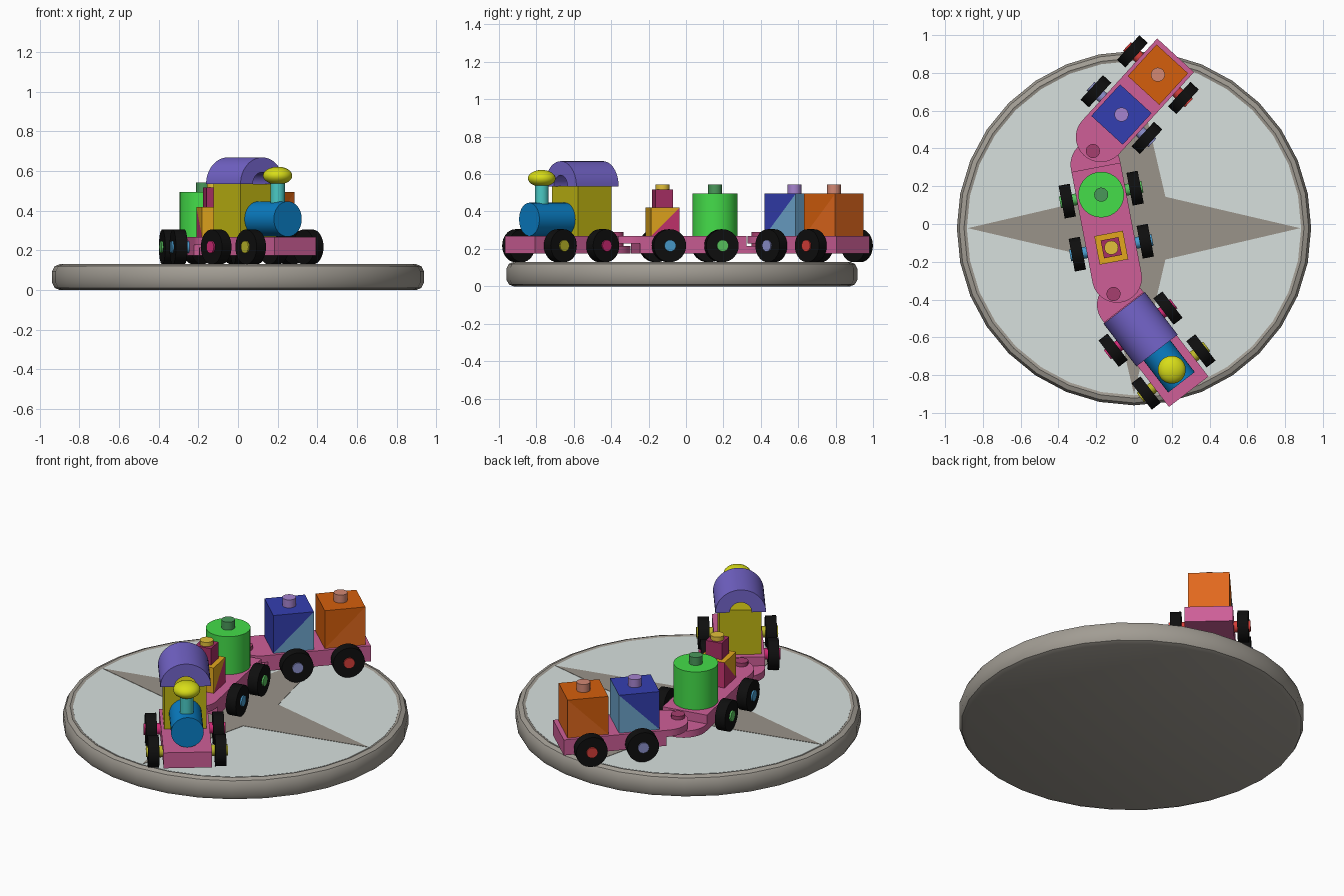
import bpy, bmesh
from math import sin, cos, pi, atan2
from mathutils import Matrix, Vector

if "Cube" in bpy.data.objects:
    bpy.data.objects.remove(bpy.data.objects["Cube"])

MATS = {}


def color(rgb):
    """Material from an 0-255 colour."""
    if rgb not in MATS:
        m = bpy.data.materials.new("paint_%d_%d_%d" % rgb)
        m.diffuse_color = [(c / 255) ** 2.2 for c in rgb] + [1]
        m.use_nodes = True
        m.node_tree.nodes["Principled BSDF"].inputs["Base Color"].default_value = m.diffuse_color
        MATS[rgb] = m
    return MATS[rgb]


def finish(name, bm, rgb, mat):
    bmesh.ops.recalc_face_normals(bm, faces=bm.faces)
    me = bpy.data.meshes.new(name)
    bm.to_mesh(me)
    bm.free()
    ob = bpy.data.objects.new(name, me)
    bpy.context.collection.objects.link(ob)
    ob.matrix_world = mat
    if rgb:
        me.materials.append(color(rgb))
    bpy.ops.object.select_all(action='DESELECT')
    ob.select_set(True)
    bpy.context.view_layer.objects.active = ob
    bpy.ops.object.shade_smooth_by_angle(angle=0.6)
    return ob


def prism(name, loop, vec, rgb, mat):
    """Extrude a closed loop of 3D points along vec."""
    bm = bmesh.new()
    f = bm.faces.new([bm.verts.new(p) for p in loop])
    ext = bmesh.ops.extrude_face_region(bm, geom=[f], use_keep_orig=True)
    bmesh.ops.translate(bm, vec=vec, verts=[v for v in ext["geom"] if isinstance(v, bmesh.types.BMVert)])
    return finish(name, bm, rgb, mat)


def box(name, u0, u1, h, z0, z1, rgb, mat):
    return prism(name, [(u0, -h, z0), (u1, -h, z0), (u1, h, z0), (u0, h, z0)], (0, 0, z1 - z0), rgb, mat)


def cyl(name, p0, p1, r, rgb, mat, n=32):
    a, b = Vector(p0), Vector(p1)
    d = b - a
    m = Matrix.Translation((a + b) / 2) @ d.to_track_quat('Z', 'Y').to_matrix().to_4x4()
    bm = bmesh.new()
    bmesh.ops.create_cone(bm, cap_ends=True, segments=n, radius1=r, radius2=r, depth=d.length, matrix=m)
    return finish(name, bm, rgb, mat)


def stud(name, u, z0, z1, rgb, mat, r=0.037):
    return cyl(name, (u, 0, z0), (u, 0, z1), r, rgb, mat)


def split_block(name, u, h, z0, z1, rgb_a, rgb_b, mat):
    """Block made of two wedges meeting on a diagonal."""
    a, b = u - h, u + h
    prism(name + "_upper_wedge", [(b, -h, z0), (b, -h, z1), (a, -h, z1)], (0, 2 * h, 0), rgb_a, mat)
    prism(name + "_lower_wedge", [(b, -h, z0), (a, -h, z0), (a, -h, z1)], (0, 2 * h, 0), rgb_b, mat)


PINK, BLACK = (205, 95, 150), (22, 22, 22)
Z0, Z1, HW = 0.175, 0.268, 0.132


def tongue(name, sign, z0, z1, mat):
    """Rounded coupling end."""
    arc = [(sign * (0.305 + HW * cos(t)), HW * sin(t), z0) for t in [-pi / 2 + pi * i / 20 for i in range(21)]]
    return prism(name, [(sign * 0.285, -HW, z0)] + arc + [(sign * 0.285, HW, z0)], (0, 0, z1 - z0), PINK, mat)


def chassis(name, origin, fwd, u0, u1, front, rear, axle_colors):
    mat = Matrix.Translation((*origin, 0)) @ Matrix.Rotation(atan2(fwd[1], fwd[0]), 4, 'Z')
    box(name + "_chassis", u0, u1, HW, Z0, Z1, PINK, mat)
    if front:
        tongue(name + "_front_coupling", 1, 0.228, Z1, mat)
    if rear:
        tongue(name + "_rear_coupling", -1, Z0, 0.215, mat)
        stud(name + "_coupling_pin", -0.378, Z0, 0.29, (165, 65, 110), mat)
    for u, c, tag in zip((0.143, -0.143), axle_colors, ("front", "rear")):
        cyl(f"{name}_{tag}_axle", (u, -0.222, 0.217), (u, 0.222, 0.217), 0.031, c, mat)
        for s, side in ((1, "left"), (-1, "right")):
            cyl(f"{name}_{tag}_{side}_wheel", (u, s * 0.153, 0.217), (u, s * 0.213, 0.217), 0.088, BLACK, mat)
    return mat


# round base: rim, floor and four-pointed star
BASE = Matrix.Translation((0, -0.022, 0))
N = 32
bm = bmesh.new()
rings = []
for r, z in [(0.885, 0.124), (0.9, 0.13), (0.925, 0.12), (0.938, 0.095),
             (0.938, 0.035), (0.925, 0.01), (0.9, 0.0)]:
    rings.append([bm.verts.new((r * cos(2 * pi * i / N), r * sin(2 * pi * i / N), z)) for i in range(N)])
for a, b in zip(rings, rings[1:]):
    for i in range(N):
        j = (i + 1) % N
        bm.faces.new((a[i], a[j], b[j], b[i]))
bm.faces.new(rings[-1])
bm.faces.new(rings[0])
finish("base_rim", bm, (160, 155, 146), BASE)
cyl("base_floor", (0, 0, 0.115), (0, 0, 0.1255), 0.885, (214, 223, 221), BASE, N)
star = []
for i in range(8):
    r, t = (0.88, 0.235)[i % 2], i * pi / 4
    star.append((r * cos(t), r * sin(t), 0.12))
prism("floor_star", star, (0, 0, 0.0075), (152, 146, 136), BASE)

# engine
m = chassis("engine", (0.122, -0.67), (0.61, -0.793), -0.29, 0.275, False, True,
            ((185, 180, 45), (205, 45, 115)))
BLUE, YEL, PUR = (18, 125, 195), (190, 180, 25), (115, 100, 200)
cyl("boiler", (-0.04, 0, 0.358), (0.212, 0, 0.358), 0.089, BLUE, m)
box("cabin", -0.255, -0.03, 0.115, Z1, 0.535, YEL, m)
stud("chimney", 0.128, 0.43, 0.55, (75, 200, 195), m)
bm = bmesh.new()
bmesh.ops.create_uvsphere(bm, u_segments=32, v_segments=16, radius=1,
                          matrix=Matrix.Translation((0.128, 0, 0.577)) @ Matrix.Diagonal((0.074, 0.074, 0.045, 1)))
finish("chimney_cap", bm, (215, 220, 30), m)
outer = [(-0.285, 0.138 * cos(pi * i / 24), 0.534 + 0.135 * sin(pi * i / 24)) for i in range(25)]
inner = [(-0.285, -0.06 * cos(pi * i / 16), 0.534 + 0.06 * sin(pi * i / 16)) for i in range(17)]
prism("arched_roof", outer + inner, (0.285, 0, 0), PUR, m)

# middle wagon
m = chassis("middle_wagon", (-0.147, 0.015), (0.187, -0.982), -0.29, 0.29, True, True,
            ((75, 155, 205), (90, 195, 95)))
MAG, GOLD = (195, 55, 110), (225, 165, 35)
split_block("gold_block", 0.143, 0.077, Z1, 0.42, GOLD, MAG, m)
box("small_block", 0.095, 0.191, 0.048, 0.42, 0.518, (165, 50, 100), m)
stud("small_block_stud", 0.143, 0.518, 0.543, (225, 190, 60), m)
stud("green_drum", -0.143, Z1, 0.495, (70, 220, 75), m, 0.121)
stud("green_drum_stud", -0.143, 0.495, 0.543, (75, 150, 90), m)

# rear wagon
m = chassis("rear_wagon", (0.03, 0.685), (-0.675, -0.738), -0.282, 0.29, True, False,
            ((140, 145, 205), (215, 65, 60)))
split_block("blue_block", 0.143, 0.113, Z1, 0.495, (55, 65, 175), (110, 165, 205), m)
stud("blue_block_stud", 0.143, 0.495, 0.543, (165, 130, 205), m)
split_block("orange_block", -0.143, 0.113, Z1, 0.495, (212, 95, 20), (225, 105, 35), m)
stud("orange_block_stud", -0.143, 0.495, 0.543, (210, 135, 115), m)
